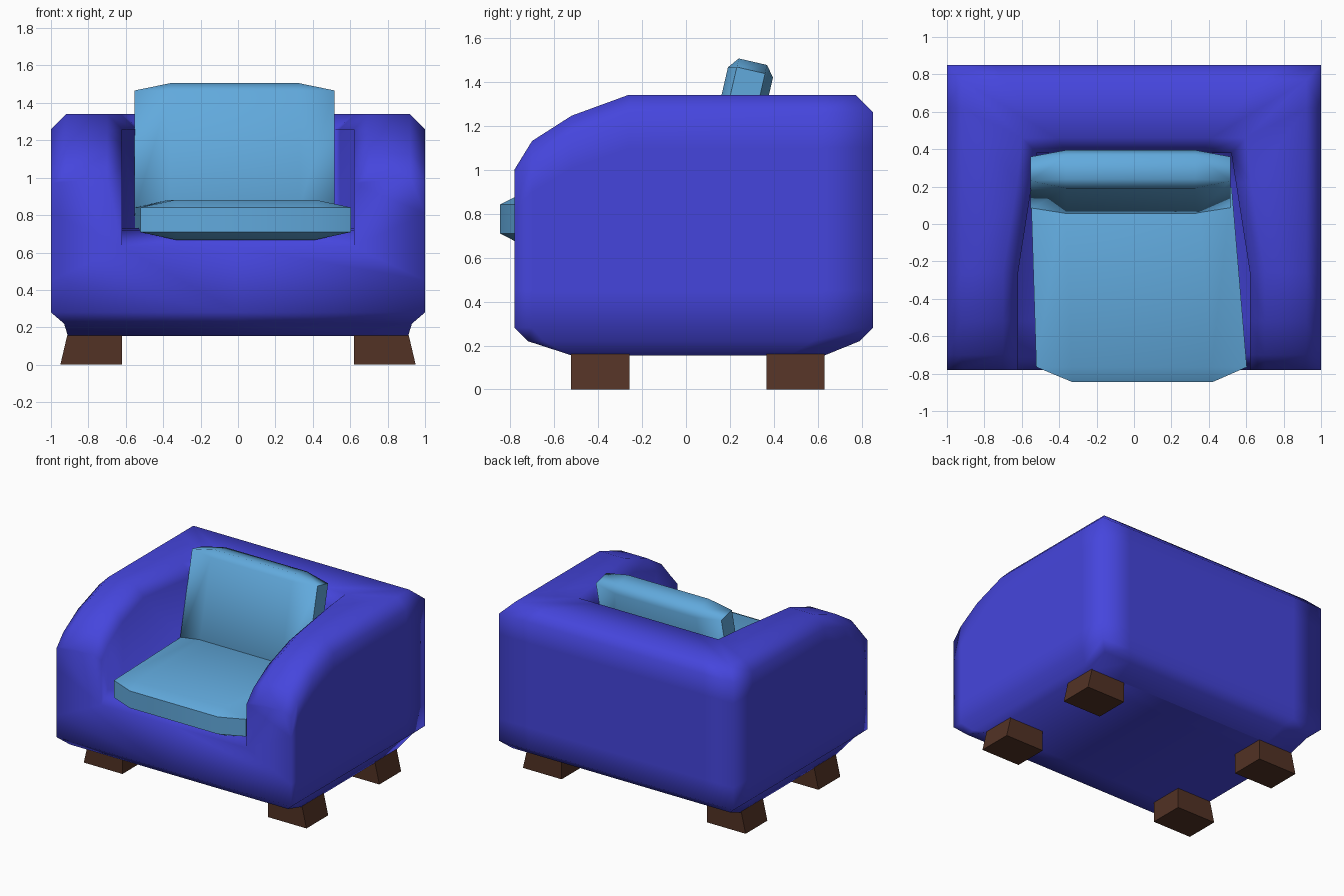
import bpy, bmesh, math
from mathutils import Matrix, Vector

if "Cube" in bpy.data.objects:
    bpy.data.objects.remove(bpy.data.objects["Cube"])


def material(name, color):
    m = bpy.data.materials.new(name)
    m.diffuse_color = (*color, 1)
    m.use_nodes = True
    m.node_tree.nodes["Principled BSDF"].inputs["Base Color"].default_value = m.diffuse_color
    return m


BLUE = material("dark_blue_fabric", (0.06, 0.06, 0.72))
LIGHT = material("light_blue_fabric", (0.12, 0.40, 0.72))
WOOD = material("brown_wood", (0.085, 0.032, 0.018))


def finish(bm, name, mat, angle):
    bmesh.ops.recalc_face_normals(bm, faces=bm.faces)
    me = bpy.data.meshes.new(name)
    bm.to_mesh(me)
    bm.free()
    me.materials.append(mat)
    ob = bpy.data.objects.new(name, me)
    bpy.context.collection.objects.link(ob)
    bpy.ops.object.select_all(action='DESELECT')
    ob.select_set(True)
    bpy.context.view_layer.objects.active = ob
    bpy.ops.object.shade_smooth_by_angle(angle=math.radians(angle))
    return ob


# body: cross-sections from the arm front, round the corner, to the middle of the back
def arm_section(yo, yi, xi, top, edge, deck):
    t = (yo + 0.78) / 1.63
    yb, ym = -0.52 + 1.15 * t, -0.72 + 1.51 * t
    return [(0, yb, 0.155), (0.91, yb, 0.155), (0.93, ym, 0.22), (1, yo, 0.28),
            (1, yo, 0.45), (1, yo, edge - 0.16), (1, yo, edge), (0.92, yo, top),
            (xi + 0.08, yi, top), (xi, yi, edge), (xi, yi, deck), (0, yi, deck)]


def back_section(k, xi):
    return [(0, 0.63, 0.155), (0.91 * k, 0.63, 0.155), (0.93 * k, 0.79, 0.22),
            (k, 0.85, 0.28), (k, 0.85, 0.45), (k, 0.85, 1.10), (k, 0.85, 1.26),
            (0.92 * k, 0.77, 1.34), (xi * 1.15, 0.46, 1.34), (xi, 0.38, 1.26),
            (xi, 0.38, 0.73), (0, 0.38, 0.73)]


sections = [arm_section(-0.78, -0.78, 0.62, 1.00, 0.97, 0.63),
            arm_section(-0.70, -0.70, 0.62, 1.13, 1.06, 0.72),
            arm_section(-0.52, -0.52, 0.62, 1.245, 1.17, 0.73),
            arm_section(-0.26, -0.26, 0.62, 1.34, 1.26, 0.73),
            arm_section(0.62, 0.22, 0.545, 1.34, 1.26, 0.73),
            back_section(1, 0.52), back_section(0.75, 0.36), back_section(0, 0)]

bm = bmesh.new()
for side in (1, -1):
    rows = [[bm.verts.new((side * x, y, z)) for x, y, z in s] for s in sections]
    for i in range(len(rows) - 1):
        a, b = rows[i], rows[i + 1]
        cols = range(11) if i < 5 else range(1, 10)
        for j in cols:
            bm.faces.new((a[j], b[j], b[j + 1], a[j + 1]))
    # front of the arm, front panel and its rounded underside
    f = rows[0]
    mid = bm.verts.new((0, -0.72, 0.22))
    low = bm.verts.new((0, -0.78, 0.28))
    bm.faces.new(f[4:11])
    bm.faces.new((f[3], f[4], f[10], f[11], low))
    bm.faces.new((f[2], f[3], low, mid))
    bm.faces.new((f[1], f[2], mid, f[0]))
bmesh.ops.remove_doubles(bm, verts=bm.verts, dist=0.0005)
# crisp inner front edge of each arm
for e in bm.edges:
    if all(abs(abs(v.co.x) - 0.62) < 0.01 and v.co.y < -0.77 for v in e.verts):
        e.smooth = False
finish(bm, "chair_body", BLUE, 95)


# cushions: hull of a thin clipped-corner rim and a thicker centre panel
def cushion(name, hw, hd, flat, rim, full, inset, clip, matrix):
    bm = bmesh.new()
    for sx in (-1, 1):
        for sy in (-1, 1):
            for sz in (-1, 1):
                for p in ((sx * hw, sy * (hd - clip), sz * rim),
                          (sx * flat, sy * hd, sz * rim),
                          (sx * flat, sy * (hd - inset), sz * full),
                          (sx * (hw - 0.12), sy * (hd - inset - 0.04), sz * full * 0.84)):
                    bm.verts.new(p)
    res = bmesh.ops.convex_hull(bm, input=bm.verts)
    junk = {g for g in res["geom_interior"] + res["geom_unused"]
            if isinstance(g, bmesh.types.BMVert)}
    bmesh.ops.delete(bm, geom=list(junk), context='VERTS')
    bmesh.ops.dissolve_limit(bm, angle_limit=0.01, verts=bm.verts, edges=bm.edges)
    bm.transform(matrix)
    return bm


# back cushion, leaning backwards
lean = (Matrix.Translation((-0.018, 0.22, 1.125))
        @ Matrix.Rotation(math.radians(90 - 13), 4, 'X'))
finish(cushion("back_cushion", 0.535, 0.375, 0.345, 0.066, 0.105, 0.05, 0.04, lean),
       "back_cushion", LIGHT, 60)

# seat cushion, slightly skewed and wider at the front
bm = cushion("seat_cushion", 0.565, 0.56, 0.375, 0.066, 0.107, 0.08, 0.08,
             Matrix.Translation((0, -0.285, 0.775)))
for v in bm.verts:
    back = (v.co.y + 0.845) / 0.955
    v.co.x = v.co.x * (1 - 0.045 * back) + 0.045 - 0.055 * back
finish(bm, "seat_cushion", LIGHT, 60)

# legs: blocks splayed outwards at the foot
for row, yc in (("front", -0.39), ("back", 0.4975)):
    for label, s in (("right", 1), ("left", -1)):
        bm = bmesh.new()
        bmesh.ops.create_cube(bm, size=1)
        for v in bm.verts:
            foot = v.co.z < 0
            outer = 0.95 if foot else 0.91
            v.co = Vector((s * (outer if v.co.x > 0 else 0.62),
                           yc + v.co.y * 0.265, 0 if foot else 0.17))
        finish(bm, f"{row}_{label}_leg", WOOD, 30)
